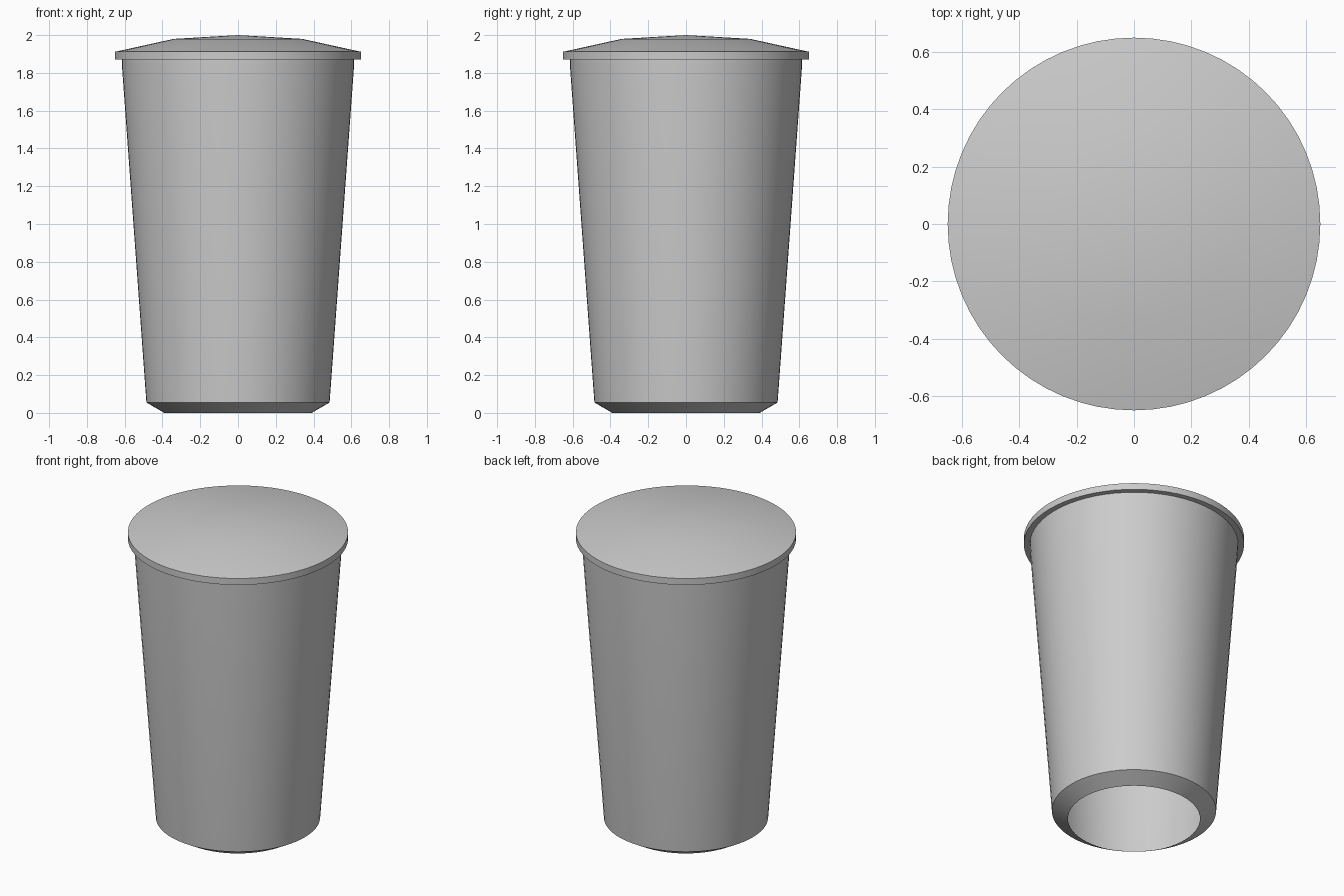
import bpy, bmesh, math

cube = bpy.data.objects.get("Cube")
if cube:
    bpy.data.objects.remove(cube, do_unlink=True)


def make_material(name, colour):
    mat = bpy.data.materials.new(name)
    mat.use_nodes = True
    mat.diffuse_color = colour
    mat.node_tree.nodes["Principled BSDF"].inputs["Base Color"].default_value = colour
    return mat


def lathe(name, profile, mat, sides=64):
    """Revolve a (radius, height) profile about the z axis."""
    bm = bmesh.new()
    verts = [bm.verts.new((r, 0, z)) for r, z in profile]
    edges = [bm.edges.new(pair) for pair in zip(verts, verts[1:])]
    bmesh.ops.spin(bm, geom=verts + edges, axis=(0, 0, 1), cent=(0, 0, 0),
                   angle=math.tau, steps=sides, use_duplicate=False)
    bmesh.ops.remove_doubles(bm, verts=bm.verts, dist=0.0005)
    bmesh.ops.recalc_face_normals(bm, faces=bm.faces)
    # Make the outer surface face outwards
    side = max(bm.faces, key=lambda f: f.calc_center_median().xy.length)
    if side.normal.xy.dot(side.calc_center_median().xy) < 0:
        bmesh.ops.reverse_faces(bm, faces=bm.faces)
    mesh = bpy.data.meshes.new(name)
    bm.to_mesh(mesh)
    bm.free()
    mesh.materials.append(mat)
    obj = bpy.data.objects.new(name, mesh)
    bpy.context.collection.objects.link(obj)
    bpy.ops.object.select_all(action="DESELECT")
    obj.select_set(True)
    bpy.context.view_layer.objects.active = obj
    bpy.ops.object.shade_smooth_by_angle(angle=math.radians(30))
    return obj


grey = make_material("light grey", (0.6, 0.6, 0.6, 1))

# Tapered hollow cup with a chamfered, open foot
lathe("cup_body", [(0.39, 0), (0.485, 0.055), (0.615, 1.845), (0.615, 1.87)], grey)

# Shallow domed lid with an overhanging rim
lathe("lid", [(0.615, 1.87), (0.65, 1.87), (0.65, 1.912),
              (0.34, 1.98), (0, 2.0)], grey)
